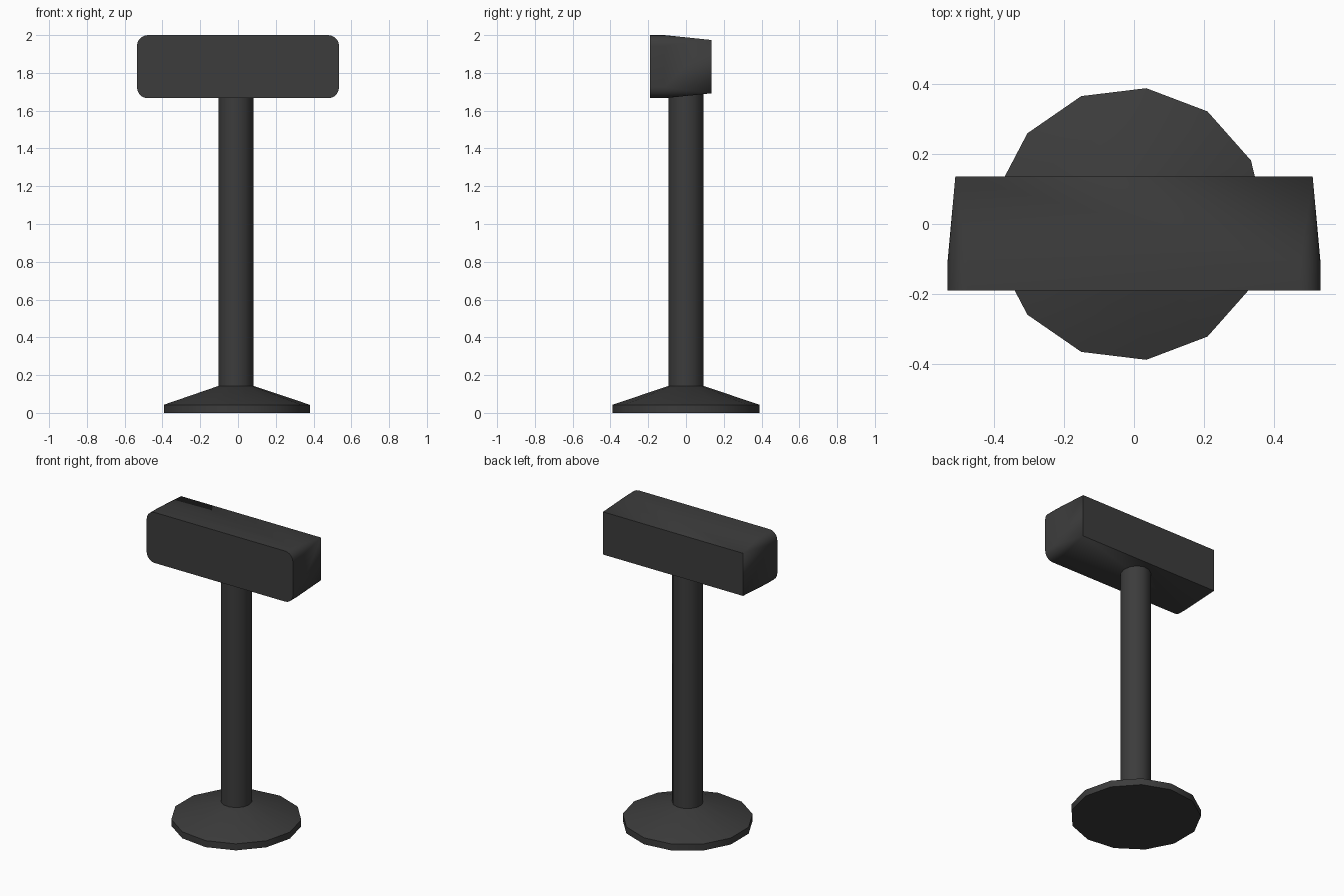
import bpy, bmesh
from math import sin, cos, pi, radians
from mathutils import Vector

cube = bpy.data.objects.get("Cube")
if cube:
    bpy.data.objects.remove(cube, do_unlink=True)

charcoal = bpy.data.materials.new("charcoal")
charcoal.use_nodes = True
colour = (0.045, 0.045, 0.045, 1)
charcoal.diffuse_color = colour
charcoal.node_tree.nodes["Principled BSDF"].inputs["Base Color"].default_value = colour


def loft(name, rings):
    """Skin a stack of equal-length rings, cap both ends, smooth by angle."""
    bm = bmesh.new()
    loops = [[bm.verts.new(p) for p in ring] for ring in rings]
    for a, b in zip(loops, loops[1:]):
        for i in range(len(a)):
            j = (i + 1) % len(a)
            bm.faces.new((a[i], a[j], b[j], b[i]))
    bm.faces.new(loops[0][::-1])
    bm.faces.new(loops[-1])
    bmesh.ops.remove_doubles(bm, verts=bm.verts, dist=0.0001)
    bmesh.ops.recalc_face_normals(bm, faces=bm.faces)
    mesh = bpy.data.meshes.new(name)
    bm.to_mesh(mesh)
    bm.free()
    mesh.materials.append(charcoal)
    obj = bpy.data.objects.new(name, mesh)
    bpy.context.collection.objects.link(obj)
    bpy.ops.object.select_all(action='DESELECT')
    obj.select_set(True)
    bpy.context.view_layer.objects.active = obj
    bpy.ops.object.shade_smooth_by_angle(angle=radians(32))
    return obj


SIDES = 13
AXIS_X = -0.012


def circle(radius, z):
    return [Vector((AXIS_X + radius * cos(2 * pi * i / SIDES),
                    radius * sin(2 * pi * i / SIDES), z)) for i in range(SIDES)]


def rounded_rectangle(y, half_width, half_height, radius, z_mid=1.833, steps=5):
    points = []
    for quarter, (sx, sz) in enumerate([(1, 1), (-1, 1), (-1, -1), (1, -1)]):
        for k in range(steps + 1):
            a = (quarter + k / steps) * pi / 2
            points.append(Vector((sx * (half_width - radius) + radius * cos(a), y,
                                  z_mid + sz * (half_height - radius) + radius * sin(a))))
    return points


# Foot: short rim with a cone rising to the post
loft("base", [circle(0.392, 0), circle(0.392, 0.043), circle(0.093, 0.143)])

# Post
loft("post", [circle(0.093, 0.143), circle(0.093, 1.7)])

# Head: rounded front section tapering to a square-cornered back
loft("head", [rounded_rectangle(-0.19, 0.535, 0.167, 0.058),
              rounded_rectangle(-0.115, 0.535, 0.167, 0.058),
              rounded_rectangle(0.136, 0.512, 0.141, 0)])
